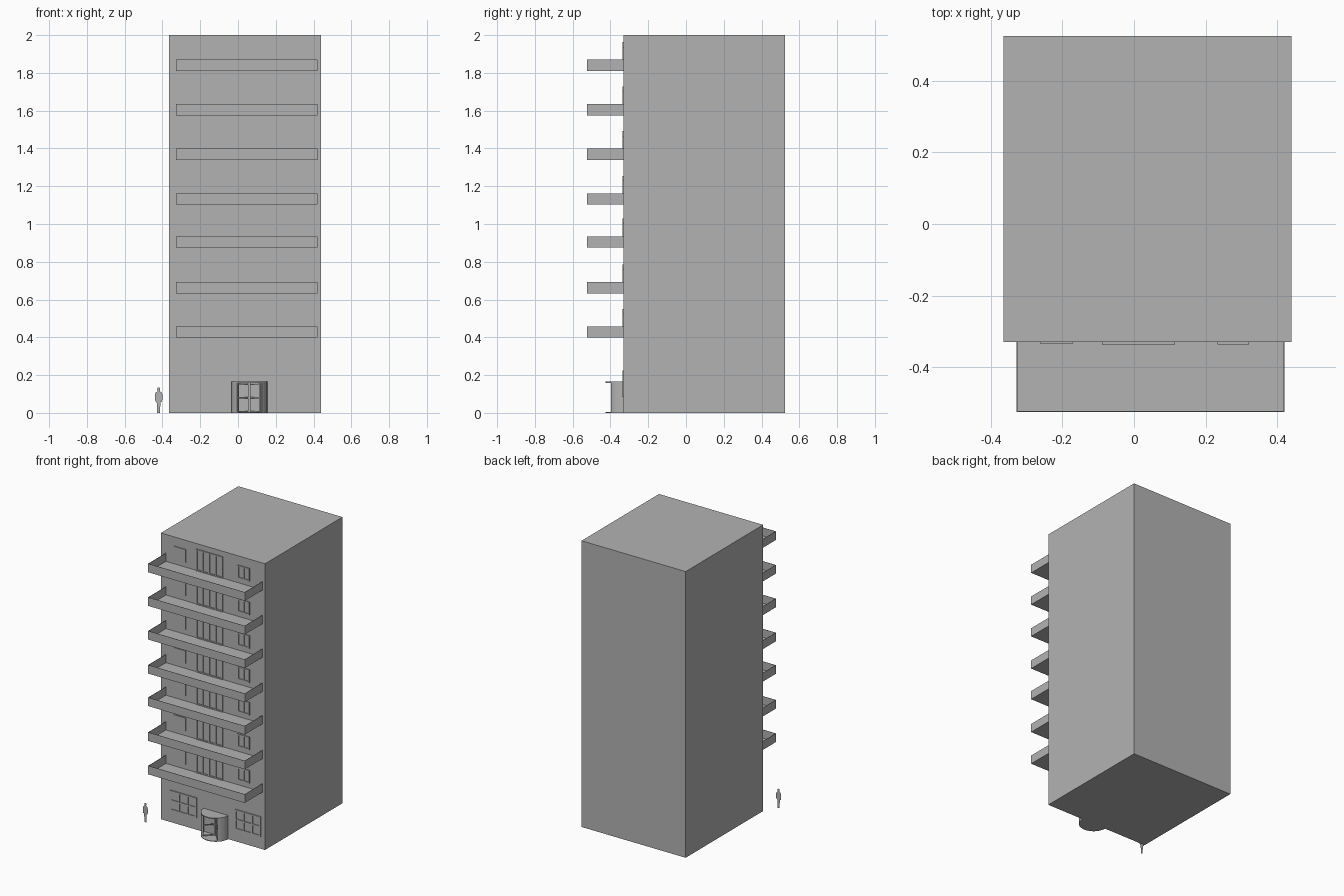
import bpy
import bmesh
from math import cos, sin, radians

cube = bpy.data.objects.get("Cube")
if cube:
    bpy.data.objects.remove(cube, do_unlink=True)

GREY = (0.45, 0.45, 0.45, 1)
mat = bpy.data.materials.new("plain grey")
mat.use_nodes = True
mat.diffuse_color = GREY
mat.node_tree.nodes["Principled BSDF"].inputs["Base Color"].default_value = GREY

FRONT = -0.33   # plane of the front wall


def finish(name, bm):
    bmesh.ops.recalc_face_normals(bm, faces=bm.faces)
    mesh = bpy.data.meshes.new(name)
    bm.to_mesh(mesh)
    bm.free()
    mesh.materials.append(mat)
    ob = bpy.data.objects.new(name, mesh)
    bpy.context.collection.objects.link(ob)
    return ob


def add_box(bm, x0, x1, y0, y1, z0, z1):
    verts = bmesh.ops.create_cube(bm, size=1)["verts"]
    for v in verts:
        v.co.x = x1 if v.co.x > 0 else x0
        v.co.y = y1 if v.co.y > 0 else y0
        v.co.z = z1 if v.co.z > 0 else z0


def extrude_outline(bm, points, z0, z1):
    face = bm.faces.new([bm.verts.new((x, y, z0)) for x, y in points])
    top = bmesh.ops.extrude_face_region(bm, geom=[face], use_keep_orig=True)["geom"]
    for v in top:
        if isinstance(v, bmesh.types.BMVert):
            v.co.z = z1


def window(name, x0, x1, z0, z1, cols, rows, bar=0.008):
    """Thin pane with raised frame, mullions and crossbars."""
    bm = bmesh.new()
    add_box(bm, x0, x1, FRONT - 0.002, FRONT + 0.002, z0, z1)
    for i in range(cols + 1):
        x = x0 + (x1 - x0 - bar) * i / cols
        add_box(bm, x, x + bar, FRONT - 0.007, FRONT, z0, z1)
    for i in range(rows + 1):
        z = z0 + (z1 - z0 - bar) * i / rows
        add_box(bm, x0, x1, FRONT - 0.007, FRONT, z, z + bar)
    return finish(name, bm)


# Main block
bm = bmesh.new()
add_box(bm, -0.365, 0.44, FRONT, 0.525, 0, 2)
finish("building_block", bm)

# Upper floors: balcony tray, door and two windows each
for n, z in enumerate((0.398, 0.632, 0.875, 1.102, 1.34, 1.575, 1.81), 1):
    bm = bmesh.new()
    add_box(bm, -0.328, 0.42, -0.525, FRONT, z, z + 0.06)
    bm.normal_update()
    open_sides = [f for f in bm.faces if f.normal.z > 0.5 or f.normal.y > 0.5]
    bmesh.ops.delete(bm, geom=open_sides, context="FACES")
    tray = finish(f"balcony_{n}", bm)
    solid = tray.modifiers.new("thickness", "SOLIDIFY")
    solid.thickness = 0.003

    window(f"balcony_door_{n}", -0.09, 0.115, z + 0.003, z + 0.153, 4, 1)
    window(f"left_window_{n}", 0.233, 0.322, z + 0.037, z + 0.127, 2, 1)
    bm = bmesh.new()
    add_box(bm, -0.262, -0.172, FRONT - 0.005, FRONT, z + 0.037, z + 0.127)
    finish(f"right_window_{n}", bm)

# Ground floor windows
window("ground_window_right", -0.29, -0.085, 0.085, 0.225, 3, 2, 0.01)
window("ground_window_left", 0.21, 0.41, 0.085, 0.225, 3, 2, 0.01)

# Revolving door drum: floor, canopy and two curved walls
CX, R, H = 0.06, 0.095, 0.165


def arc(a0, a1, radius, steps):
    angles = [radians(a0 + (a1 - a0) * i / steps) for i in range(steps + 1)]
    return [(CX + radius * cos(a), FRONT + radius * sin(a)) for a in angles]


for name, z0, z1 in (("entrance_floor", 0, 0.004), ("entrance_canopy", H - 0.006, H)):
    bm = bmesh.new()
    extrude_outline(bm, arc(180, 360, R, 24), z0, z1)
    finish(name, bm)
for name, a0, a1 in (("entrance_wall_right", 180, 226), ("entrance_wall_left", 314, 360)):
    bm = bmesh.new()
    extrude_outline(bm, arc(a0, a1, R, 8) + arc(a1, a0, R - 0.005, 8), 0, H)
    finish(name, bm)

# Door wings: open frames with a push bar, meeting at a centre post
bm = bmesh.new()
add_box(bm, CX - 0.006, CX + 0.006, FRONT - 0.012, FRONT, 0, H)
finish("door_post", bm)
for name, angle in (("door_wing_right", 226), ("door_wing_left", 314)):
    bm = bmesh.new()
    add_box(bm, R - 0.013, R - 0.005, -0.003, 0.003, 0, H)
    for z in (0.004, 0.077, H - 0.014):
        add_box(bm, 0, R - 0.005, -0.003, 0.003, z, z + 0.006)
    wing = finish(name, bm)
    wing.location = (CX, FRONT, 0)
    wing.rotation_euler.z = radians(angle)

# Flat standing figure for scale
half = [(0.003, 0), (0.008, 0), (0.008, 0.03), (0.011, 0.06), (0.015, 0.058),
        (0.02, 0.07), (0.019, 0.1), (0.014, 0.11), (0.005, 0.114),
        (0.008, 0.122), (0.007, 0.131), (0.003, 0.135)]
outline = half + [(-x, z) for x, z in reversed(half)]
bm = bmesh.new()
bm.faces.new([bm.verts.new((x - 0.42, -0.423, z)) for x, z in outline])
finish("standing_figure", bm)
